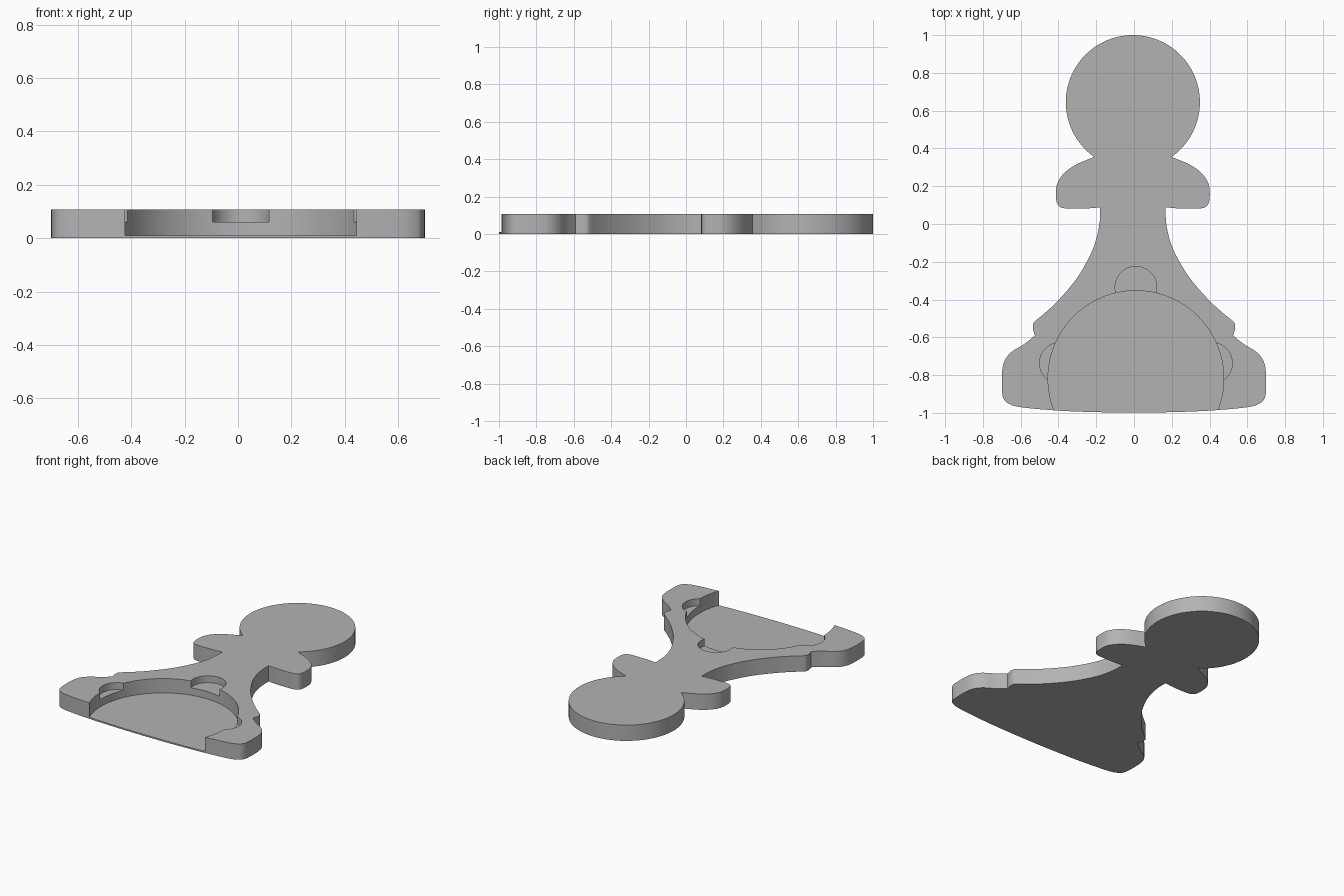
import bpy, bmesh, math
from mathutils import Vector

if "Cube" in bpy.data.objects:
    bpy.data.objects.remove(bpy.data.objects["Cube"])

THICK = 0.107
grey = bpy.data.materials.new("plain grey")
grey.diffuse_color = (0.45, 0.45, 0.45, 1)
grey.use_nodes = True
grey.node_tree.nodes["Principled BSDF"].inputs["Base Color"].default_value = grey.diffuse_color


def smooth_run(pts, steps=5):
    """Catmull-Rom curve through a run of 2D points, ends included."""
    p = [Vector(q) for q in pts]
    p = [2 * p[0] - p[1]] + p + [2 * p[-1] - p[-2]]
    out = []
    for a, b, c, d in zip(p, p[1:], p[2:], p[3:]):
        for i in range(steps):
            t = i / steps
            out.append(0.5 * (2 * b + (c - a) * t + (2 * a - 5 * b + 4 * c - d) * t * t
                              + (3 * b - a - 3 * c + d) * t ** 3))
    return out + [p[-2]]


def slab(name, outline, z0, z1):
    """Upright prism from a 2D outline."""
    bm = bmesh.new()
    face = bm.faces.new([bm.verts.new((x, y, z0)) for x, y in outline])
    top = bmesh.ops.extrude_face_region(bm, geom=[face])["geom"]
    bmesh.ops.translate(bm, vec=(0, 0, z1 - z0),
                        verts=[v for v in top if isinstance(v, bmesh.types.BMVert)])
    bmesh.ops.recalc_face_normals(bm, faces=bm.faces)
    me = bpy.data.meshes.new(name)
    bm.to_mesh(me)
    bm.free()
    me.materials.append(grey)
    ob = bpy.data.objects.new(name, me)
    bpy.context.collection.objects.link(ob)
    return ob


def circle(cx, cy, r, n=96):
    return [(cx + r * math.cos(2 * math.pi * i / n),
             cy + r * math.sin(2 * math.pi * i / n)) for i in range(n)]


# Right half of the outline: head, collar, neck, ridge, foot
a0 = math.atan2(0.355 - 0.645, 0.205)
head = [(0.355 * math.cos(a), 0.645 + 0.355 * math.sin(a))
        for a in [math.pi / 2 + (a0 - math.pi / 2) * i / 40 for i in range(41)]]
collar = smooth_run([(0.205, 0.355), (0.3, 0.315), (0.365, 0.268), (0.4, 0.215), (0.407, 0.165),
                     (0.403, 0.115), (0.385, 0.09), (0.345, 0.082), (0.25, 0.082), (0.173, 0.088)])
neck = smooth_run([(0.173, 0.088), (0.177, 0.0), (0.2, -0.1), (0.24, -0.19), (0.305, -0.295),
                   (0.4, -0.405), (0.47, -0.47), (0.525, -0.515)])
ridge = smooth_run([(0.525, -0.515), (0.534, -0.53), (0.534, -0.56), (0.525, -0.59)])
foot = smooth_run([(0.525, -0.59), (0.58, -0.635), (0.645, -0.675), (0.683, -0.72), (0.698, -0.78),
                   (0.699, -0.88), (0.69, -0.925), (0.665, -0.95), (0.6, -0.97), (0.4, -0.988),
                   (0.2, -0.996), (0, -0.999)])
right = [tuple(p) for run in (head, collar, neck, ridge, foot) for p in run[:-1]]
left = [(-x, y) for x, y in reversed(right[1:])]


def lean(p):
    """The upper half sits slightly left of centre."""
    x, y = p
    return x - 0.006 * min(1, max(0, (y + 0.5) / 0.4)), y


body = slab("pawn_body", [lean(p) for p in right + [(0, -0.999)] + left], 0, THICK)

# Round recess open at the front, with three shallower finger notches
cuts = [("round_recess", 0.01, -0.818, 0.465, 0.01), ("top_notch", 0.01, -0.335, 0.11, 0.06),
        ("left_notch", -0.39, -0.737, 0.11, 0.06), ("right_notch", 0.41, -0.737, 0.11, 0.06)]
for name, cx, cy, r, floor in cuts:
    cutter = slab(name + "_cutter", circle(cx, cy, r), floor, THICK + 0.1)
    cutter.hide_render = True
    mod = body.modifiers.new(name, "BOOLEAN")
    mod.operation = "DIFFERENCE"
    mod.solver = "EXACT"
    mod.object = cutter
    bpy.context.view_layer.objects.active = body
    bpy.ops.object.modifier_apply(modifier=mod.name)
    bpy.data.objects.remove(cutter)

bpy.ops.object.select_all(action="DESELECT")
body.select_set(True)
bpy.context.view_layer.objects.active = body
bpy.ops.object.shade_smooth_by_angle(angle=math.radians(30))
